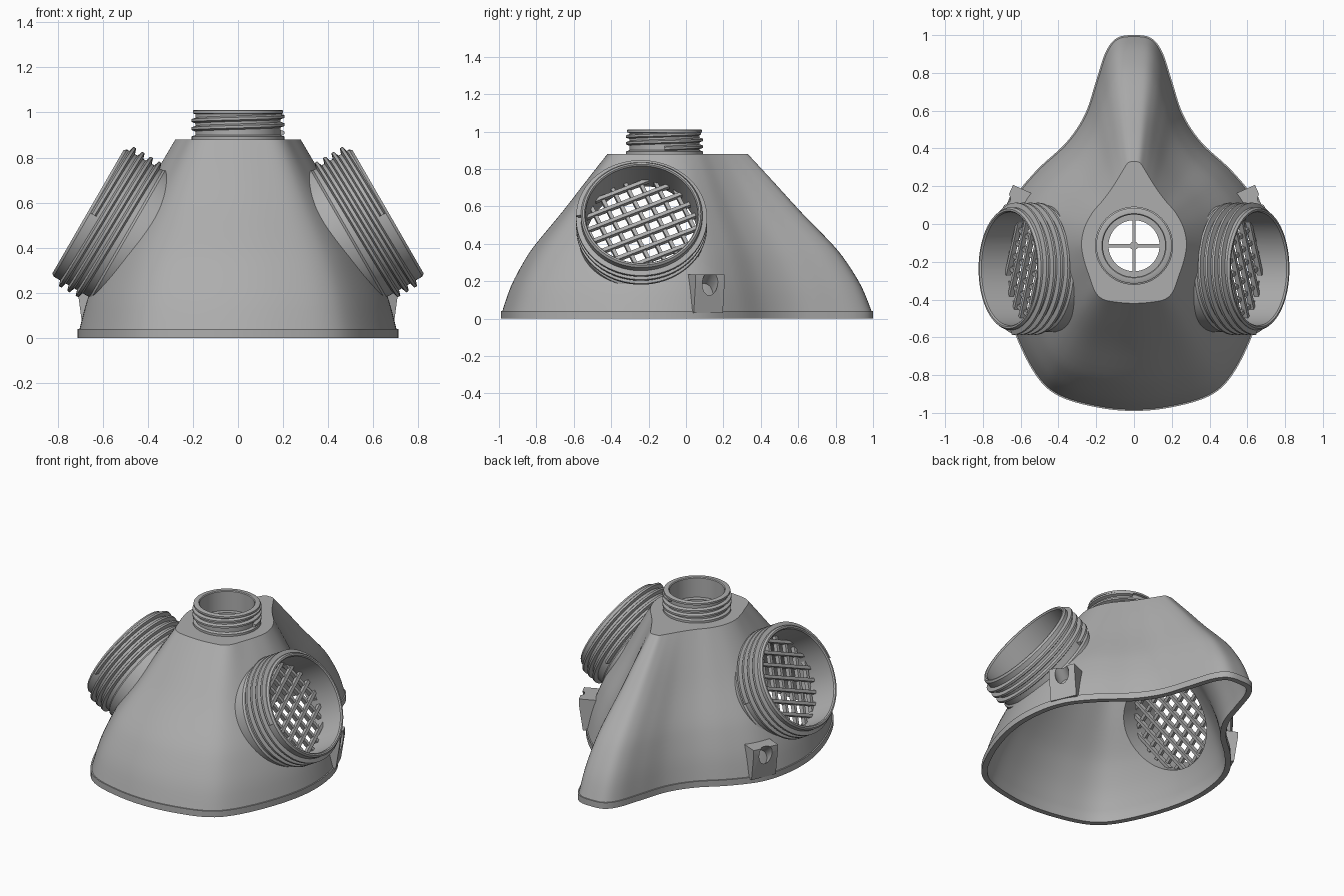
import bpy, bmesh
from math import sin, cos, pi, sqrt, radians
from mathutils import Matrix, Vector

if "Cube" in bpy.data.objects:
    bpy.data.objects.remove(bpy.data.objects["Cube"])

grey = bpy.data.materials.new("mask grey")
grey.use_nodes = True
grey.diffuse_color = (0.42, 0.42, 0.42, 1)
grey.node_tree.nodes["Principled BSDF"].inputs["Base Color"].default_value = grey.diffuse_color
parts = []


def finish(name, bm, matrix=Matrix()):
    bmesh.ops.recalc_face_normals(bm, faces=bm.faces)
    mesh = bpy.data.meshes.new(name)
    bm.to_mesh(mesh)
    bm.free()
    mesh.transform(matrix)
    mesh.materials.append(grey)
    ob = bpy.data.objects.new(name, mesh)
    bpy.context.scene.collection.objects.link(ob)
    parts.append(ob)
    return ob


def stack(name, rings, loop=False, matrix=Matrix()):
    """Skin closed rings of points; either loop round or cap both ends."""
    bm = bmesh.new()
    vs = [[bm.verts.new(p) for p in ring] for ring in rings]
    n = len(vs[0])
    for a, b in zip(vs, vs[1:] + vs[:1] if loop else vs[1:]):
        for i in range(n):
            j = (i + 1) % n
            bm.faces.new((a[i], a[j], b[j], b[i]))
    if not loop:
        bm.faces.new(vs[0])
        bm.faces.new(vs[-1])
    return finish(name, bm, matrix)


def lathe(name, profile, matrix, steps=96):
    turn = [2 * pi * k / steps for k in range(steps)]
    return stack(name, [[(r * cos(t), r * sin(t), h) for r, h in profile] for t in turn], True, matrix)


def thread(name, root, tip, low, pitch, turns, matrix, width=0.016, steps=72):
    section = [(root, -width), (tip, -width * 0.4), (tip, width * 0.4), (root, width)]
    rings = []
    for k in range(int(turns * steps) + 1):
        t = 2 * pi * k / steps
        rings.append([(r * cos(t), r * sin(t), low + pitch * k / steps + h) for r, h in section])
    return stack(name, rings, False, matrix)


def cylinder(name, r, low, high, matrix):
    ring = [(r * cos(k * pi / 48), r * sin(k * pi / 48)) for k in range(96)]
    return stack(name, [[(x, y, h) for x, y in ring] for h in (low, high)], False, matrix)


def boxes(name, items, matrix):
    """Boxes given as (local matrix, size)."""
    bm = bmesh.new()
    for local, size in items:
        bmesh.ops.create_cube(bm, size=1, matrix=local @ Matrix.Diagonal((*size, 1)))
    return finish(name, bm, matrix)


def cut(ob, *cutters):
    for c in cutters:
        mod = ob.modifiers.new("cut", "BOOLEAN")
        mod.operation, mod.solver, mod.object = "DIFFERENCE", "EXACT", c
    bpy.context.view_layer.update()
    mesh = bpy.data.meshes.new_from_object(ob.evaluated_get(bpy.context.evaluated_depsgraph_get()))
    ob.modifiers.clear()
    ob.data = mesh


def mirrored(ob, name):
    twin = ob.copy()
    twin.data = ob.data.copy()
    twin.data.transform(Matrix.Diagonal((-1, 1, 1, 1)))
    twin.data.flip_normals()
    twin.name = name
    bpy.context.scene.collection.objects.link(twin)
    parts.append(twin)
    return twin


def spline(p, k, t):
    a, b, c, d = (p[(k + i) % len(p)] for i in (-1, 0, 1, 2))
    return 0.5 * (2 * b + (c - a) * t + (2 * a - 5 * b + 4 * c - d) * t * t + (3 * b - a - 3 * c + d) * t ** 3)


def outline(half, per=6):
    pts = [Vector(p) for p in half]
    pts += [Vector((-p.x, p.y)) for p in pts[-2:0:-1]]
    return [spline(pts, k, i / per) for k in range(len(pts)) for i in range(per)]


# Face outline at the bottom and the flat plate outline at the top
base = outline([(0, 1), (.09, .985), (.15, .91), (.2, .76), (.26, .58), (.36, .43), (.52, .28), (.65, .11),
                (.705, -.1), (.7, -.33), (.63, -.58), (.52, -.8), (.4, -.91), (.2, -.97), (0, -.99)])
crown = outline([(0, .33), (.03, .325), (.055, .29), (.085, .24), (.12, .185), (.165, .125), (.22, .06),
                 (.262, -.02), (.278, -.11), (.262, -.2), (.235, -.28), (.205, -.36), (.16, -.4),
                 (.08, -.415), (0, -.42)])
TOP = 0.88
slope = [Vector(p) for p in [(0, .04), (.08, .17), (.2, .3), (.32, .4), (.57, .57), (.79, .73), (1, TOP)]]
steps = [slope[0]]
for a, b, c, d in zip([slope[0]] + slope, slope, slope[1:], slope[2:] + [slope[-1]]):
    steps += [spline([a, b, c, d], 1, i / 3) for i in (1, 2, 3)]


def section(f, z, inset):
    ring = [p.lerp(q, f) for p, q in zip(base, crown)]
    out = []
    for i, p in enumerate(ring):
        d = (ring[(i + 1) % len(ring)] - ring[i - 1]).normalized()
        out.append((p.x + d.y * inset, p.y - d.x * inset, z))
    return out


# Hollow face shell with a rim, and its inner volume as a cutter
outer = [section(0, 0, 0), section(0, .04, 0)] + [section(f, z, .008 * (1 - f)) for f, z in steps]
wall = 0.035
inner = [section(f, z - wall * f, wall) for f, z in steps]
shell = stack("face_shell", inner[::-1] + [section(0, 0, wall)] + outer)
hollow = stack("hollow_cutter", [section(0, -.1, wall)] + inner)

# Side port frame: local z points out of the mouth
axis = Vector((cos(radians(30)), 0, sin(radians(30))))
side = Vector((0, 1, 0))
port = Matrix((side, axis.cross(side), axis)).transposed().to_4x4()
port.translation = (.665, -.237, .56)
neck = Matrix.Translation((0, -.115, TOP))

bore = cylinder("bore_cutter", .3, -.45, .1, port)
bore_twin = mirrored(bore, "bore_cutter_twin")
vent = cylinder("vent_cutter", .135, -.2, .1, neck)
cut(shell, bore, bore_twin, vent)

# Side ports with screw threads
tube = lathe("left_port", [(.3, -.42), (.336, -.42), (.336, -.205), (.325, -.195), (.325, -.012),
                           (.316, 0), (.306, 0), (.3, -.008)], port)
cut(tube, hollow)
mirrored(tube, "right_port")
screw = thread("left_port_thread", .32, .35, -.178, .043, 3.5, port)
mirrored(screw, "right_port_thread")

# Crossed bars inside each port
bars = []
for layer in (0, 1):
    turn = Matrix.Rotation(radians(24 + 90 * layer), 4, "Z")
    for k in range(-3, 5):
        d = (k - .5) * .075
        length = 2 * sqrt(.305 ** 2 - d * d)
        bars.append((turn @ Matrix.Translation((0, d, -.17 - .014 * layer)), (length, .02, .028)))
grid = boxes("left_grid", bars, port)
mirrored(grid, "right_grid")

# Front neck with thread and spoked vent
lathe("neck", [(.165, 0), (.205, 0), (.205, .014), (.188, .02), (.188, .112), (.2, .116), (.2, .128),
               (.195, .131), (.17, .131), (.165, .126)], neck)
thread("neck_thread", .184, .207, .03, .036, 2.2, neck, .014)
boxes("vent_spokes", [(Matrix.Translation((0, 0, -.017)), size)
                      for size in ((.28, .018, .03), (.018, .28, .029))], neck)
cylinder("vent_hub", .022, -.034, .0, neck)

# Strap lugs: wedge blocks with a slanted hole
lug_frame = Matrix.Translation((.62, .105, 0)) @ Matrix.Rotation(radians(24), 4, "Z")
wedge = [(-.05, .03), (.035, .03), (.06, .2), (.06, .235), (-.1, .235)]
lug = stack("left_strap_lug", [[(x, y, z) for x, z in wedge] for y in (-.085, .085)], False, lug_frame)
hole = cylinder("hole_cutter", .045, -.2, .2,
                lug_frame @ Matrix.Translation((.045, 0, .18)) @ Matrix.Rotation(radians(50), 4, "Y"))
cut(lug, hollow, hole)
mirrored(lug, "right_strap_lug")

# Remove cutters and smooth the curved surfaces
for c in (hollow, bore, bore_twin, vent, hole):
    parts.remove(c)
    bpy.data.objects.remove(c)
bpy.ops.object.select_all(action="DESELECT")
for ob in parts:
    ob.select_set(True)
bpy.context.view_layer.objects.active = shell
bpy.ops.object.shade_smooth_by_angle(angle=radians(32))
